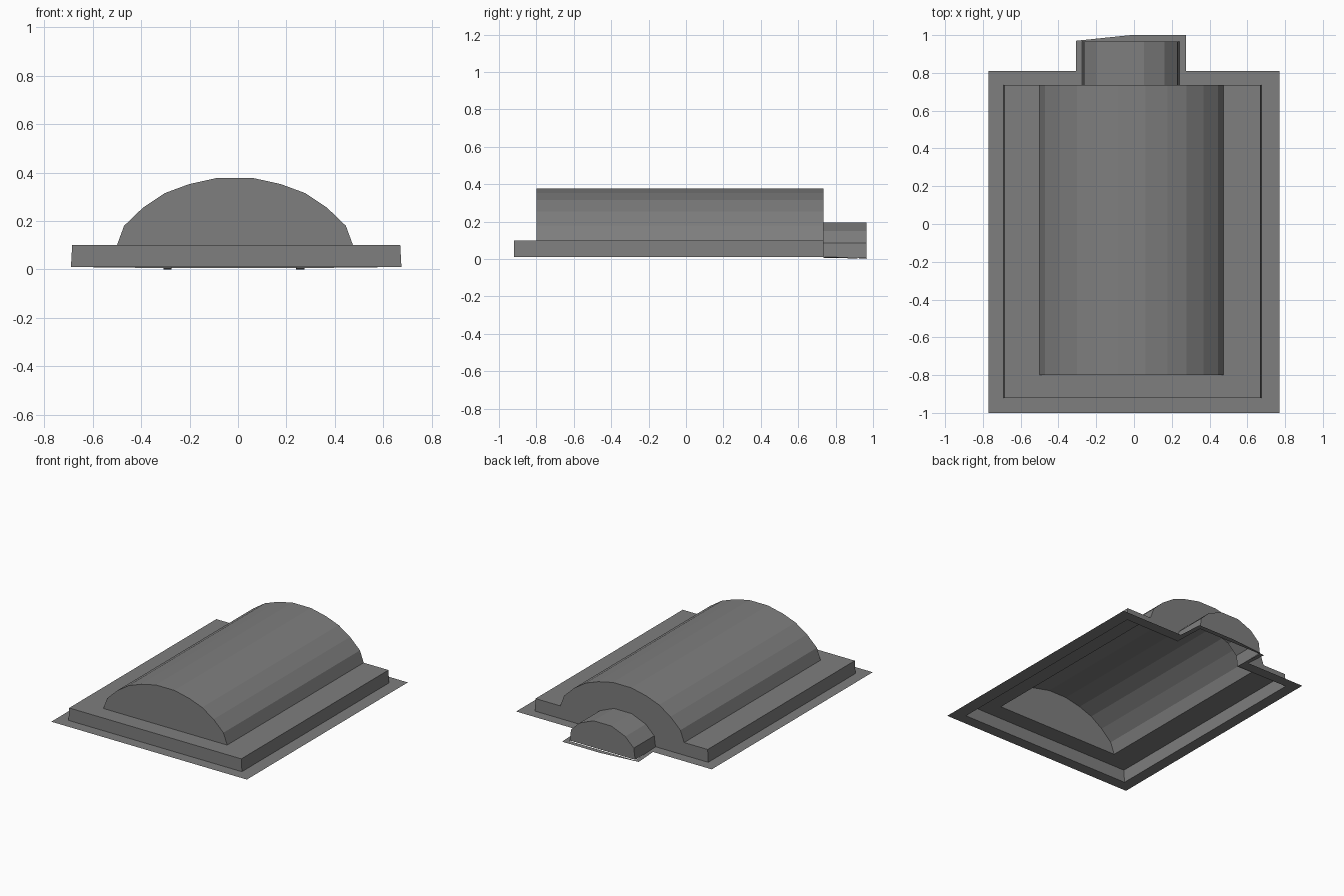
import bpy, bmesh
from mathutils import Vector

cube = bpy.data.objects.get("Cube")
if cube:
    bpy.data.objects.remove(cube, do_unlink=True)

grey = bpy.data.materials.new("plain grey")
grey.use_nodes = True
colour = (0.21, 0.21, 0.21, 1)
grey.diffuse_color = colour
grey.node_tree.nodes["Principled BSDF"].inputs["Base Color"].default_value = colour


def make_shell(name, faces, inside):
    """Open sheet part; every face is turned away from the inside point."""
    bm = bmesh.new()
    for points in faces:
        bm.faces.new([bm.verts.new(p) for p in points])
    bmesh.ops.remove_doubles(bm, verts=bm.verts, dist=0.0005)
    bm.normal_update()
    for f in bm.faces:
        if f.normal.dot(f.calc_center_median() - Vector(inside)) < 0:
            f.normal_flip()
    mesh = bpy.data.meshes.new(name)
    bm.to_mesh(mesh)
    bm.free()
    mesh.materials.append(grey)
    bpy.context.collection.objects.link(bpy.data.objects.new(name, mesh))


def arch(cx, half):
    """Mirror a right half profile (foot to crown) into a full arch, left to right."""
    return [(cx - x, z) for x, z in half] + [(cx + x, z) for x, z in reversed(half)]


def at_y(profile, y):
    return [(x, y, z) for x, z in profile]


def strips(profile, y0, y1):
    return [[(a[0], y0, a[1]), (b[0], y0, b[1]), (b[0], y1, b[1]), (a[0], y1, a[1])]
            for a, b in zip(profile, profile[1:])]


RIM, TOP = 0.01, 0.1
FRONT, BACK, DOME_FRONT, PORCH_BACK = -0.92, 0.735, -0.8, 0.965
LEFT, RIGHT = 0.675, -0.69
dome = arch(-0.0125, [(0.4875, TOP), (0.458, 0.18), (0.38, 0.255),
                      (0.29, 0.315), (0.19, 0.352), (0.0725, 0.378)])
porch = arch(-0.0175, [(0.2575, 0.005), (0.247, 0.085), (0.18, 0.15), (0.07, 0.195)])
base = [(RIGHT, RIM), (RIGHT + 0.005, TOP), (LEFT - 0.005, TOP), (LEFT, RIM)]

# Flat rim in two halves, with a tab around the porch
mid = -0.0175


def rim(points):
    return [(x, y, 0.0 if y > 0.9 else RIM) for x, y in points]


right_rim = [(mid, -1), (-0.77, -1), (-0.77, 0.81), (-0.307, 0.81), (-0.307, 0.97), (mid, 1),
             (mid, PORCH_BACK), (porch[0][0], PORCH_BACK), (porch[0][0], BACK),
             (RIGHT, BACK), (RIGHT, FRONT), (mid, FRONT)]
left_rim = [(mid, -1), (0.77, -1), (0.77, 0.81), (0.275, 0.81), (0.275, 1), (mid, 1),
            (mid, PORCH_BACK), (porch[-1][0], PORCH_BACK), (porch[-1][0], BACK),
            (LEFT, BACK), (LEFT, FRONT), (mid, FRONT)]
make_shell("ground_rim", [rim(right_rim), rim(left_rim)], (0, 0, -5))

# Low base: side walls, front wall and a ledge open under the dome
sides = strips(base, FRONT, BACK)
d0, d1 = dome[0][0], dome[-1][0]
b0, b1 = base[1][0], base[2][0]
ledge = [(b0, BACK, TOP), (b0, FRONT, TOP), (b1, FRONT, TOP), (b1, BACK, TOP),
         (d1, BACK, TOP), (d1, DOME_FRONT, TOP), (d0, DOME_FRONT, TOP), (d0, BACK, TOP)]
make_shell("base", [sides[0], sides[2], at_y(base, FRONT), ledge], (0, -0.1, 0))

# Long vaulted dome with its front end
make_shell("dome", strips(dome, DOME_FRONT, BACK) + [at_y(dome, DOME_FRONT)], (0, 0, 0.1))

# Back wall, cut by the porch arch
back_outline = base[:2] + dome + base[2:] + porch[::-1]
make_shell("back_wall", [at_y(back_outline, BACK)], (0, 0, 0.1))

# Small vaulted porch at the back
make_shell("porch", strips(porch, BACK, PORCH_BACK) + [at_y(porch, PORCH_BACK)], (0, 0.85, 0))
